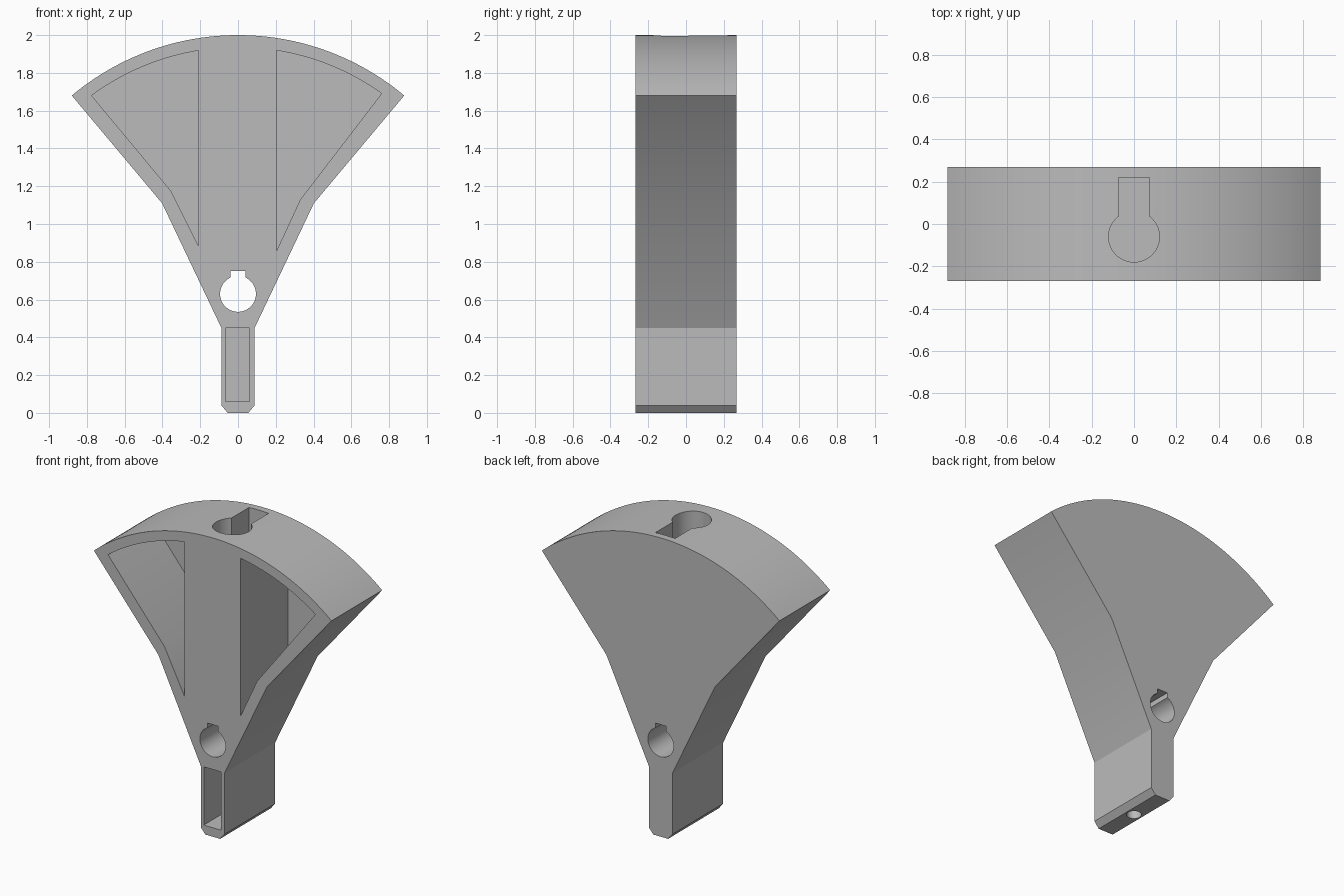
import bpy
import bmesh
from math import sin, cos, atan2, asin, hypot, pi
from mathutils import Matrix, Vector

if "Cube" in bpy.data.objects:
    bpy.data.objects.remove(bpy.data.objects["Cube"])

HALF_DEPTH = 0.268
BACK_SKIN = 0.03
HUB_Z = 0.63
RIM = 1.37
POCKET_RIM = 1.305

grey = bpy.data.materials.new("plain grey")
grey.use_nodes = True
grey.diffuse_color = (0.5, 0.5, 0.5, 1)
grey.node_tree.nodes["Principled BSDF"].inputs["Base Color"].default_value = (0.5, 0.5, 0.5, 1)


def prism(name, outline, start, end, upright=False):
    """Extrude an (x, z) outline along y, or an (x, y) outline along z if upright."""
    bm = bmesh.new()
    place = (lambda u, v: (u, v, start)) if upright else (lambda u, v: (u, start, v))
    face = bm.faces.new([bm.verts.new(place(u, v)) for u, v in outline])
    shift = Vector((0, 0, end - start)) if upright else Vector((0, end - start, 0))
    ext = bmesh.ops.extrude_face_region(bm, geom=[face], use_keep_orig=True)
    moved = [g for g in ext["geom"] if isinstance(g, bmesh.types.BMVert)]
    bmesh.ops.translate(bm, verts=moved, vec=shift)
    bmesh.ops.recalc_face_normals(bm, faces=bm.faces)
    mesh = bpy.data.meshes.new(name)
    bm.to_mesh(mesh)
    bm.free()
    mesh.materials.append(grey)
    obj = bpy.data.objects.new(name, mesh)
    bpy.context.collection.objects.link(obj)
    return obj


def arc(cx, cy, radius, a0, a1, steps):
    return [(cx + radius * cos(a0 + (a1 - a0) * i / steps),
             cy + radius * sin(a0 + (a1 - a0) * i / steps)) for i in range(steps + 1)]


def keyhole(cx, cy, radius, half_slot, slot_end):
    """Circle with a square slot pointing to +v."""
    gap = asin(half_slot / radius)
    ring = arc(cx, cy, radius, pi / 2 + gap, 2.5 * pi - gap, 48)
    return ring + [(cx + half_slot, slot_end), (cx - half_slot, slot_end)]


# Fan-shaped body with a narrow chamfered stem
edge = [(0.055, 0), (0.088, 0.04), (0.088, 0.45), (0.402, 1.11)]
tip = atan2(1.68 - HUB_Z, 0.88)
outline = edge + arc(0, HUB_Z, RIM, tip, pi - tip, 64) + [(-x, z) for x, z in reversed(edge)]
body = prism("fan_body", outline, -HALF_DEPTH, HALF_DEPTH)

# Front pockets, closed by a thin back skin
front, back = -HALF_DEPTH - 0.1, HALF_DEPTH - BACK_SKIN
cutters = []
for side, inner, knee, low, outer in ((1, 0.205, (0.33, 1.13), 0.86, (0.76, 1.69)),
                                      (-1, 0.21, (0.355, 1.175), 0.885, (0.775, 1.68))):
    a_out = atan2(outer[1] - HUB_Z, outer[0])
    a_in = pi / 2 - asin(inner / POCKET_RIM)
    shape = [(inner, low), knee] + arc(0, HUB_Z, POCKET_RIM, a_out, a_in, 28)
    cutters.append(prism("fan_pocket_cutter", [(side * x, z) for x, z in shape], front, back))
stem = [(-0.066, 0.06), (0.06, 0.06), (0.06, 0.45), (-0.066, 0.45)]
cutters.append(prism("stem_pocket_cutter", stem, front, back))

# Keyed hub hole right through, keyed socket in the rim, small hole in the foot
cutters.append(prism("hub_cutter", keyhole(0, HUB_Z, 0.095, 0.039, 0.75), front, HALF_DEPTH + 0.1))
cutters.append(prism("rim_socket_cutter", keyhole(0, -0.06, 0.12, 0.073, 0.22), 1.2, 2.2, True))
cutters.append(prism("foot_hole_cutter", arc(0, 0, 0.045, 0, 2 * pi * 31 / 32, 31), -0.1, 0.1, True))

# Carve the body and drop the cutters
bpy.ops.object.select_all(action='DESELECT')
bpy.context.view_layer.objects.active = body
body.select_set(True)
for cutter in cutters:
    cutter.hide_render = True
    mod = body.modifiers.new("carve", 'BOOLEAN')
    mod.operation = 'DIFFERENCE'
    mod.solver = 'EXACT'
    mod.object = cutter
    bpy.ops.object.modifier_apply(modifier=mod.name)
    bpy.data.objects.remove(cutter)
bpy.ops.object.shade_smooth_by_angle(angle=0.4)
